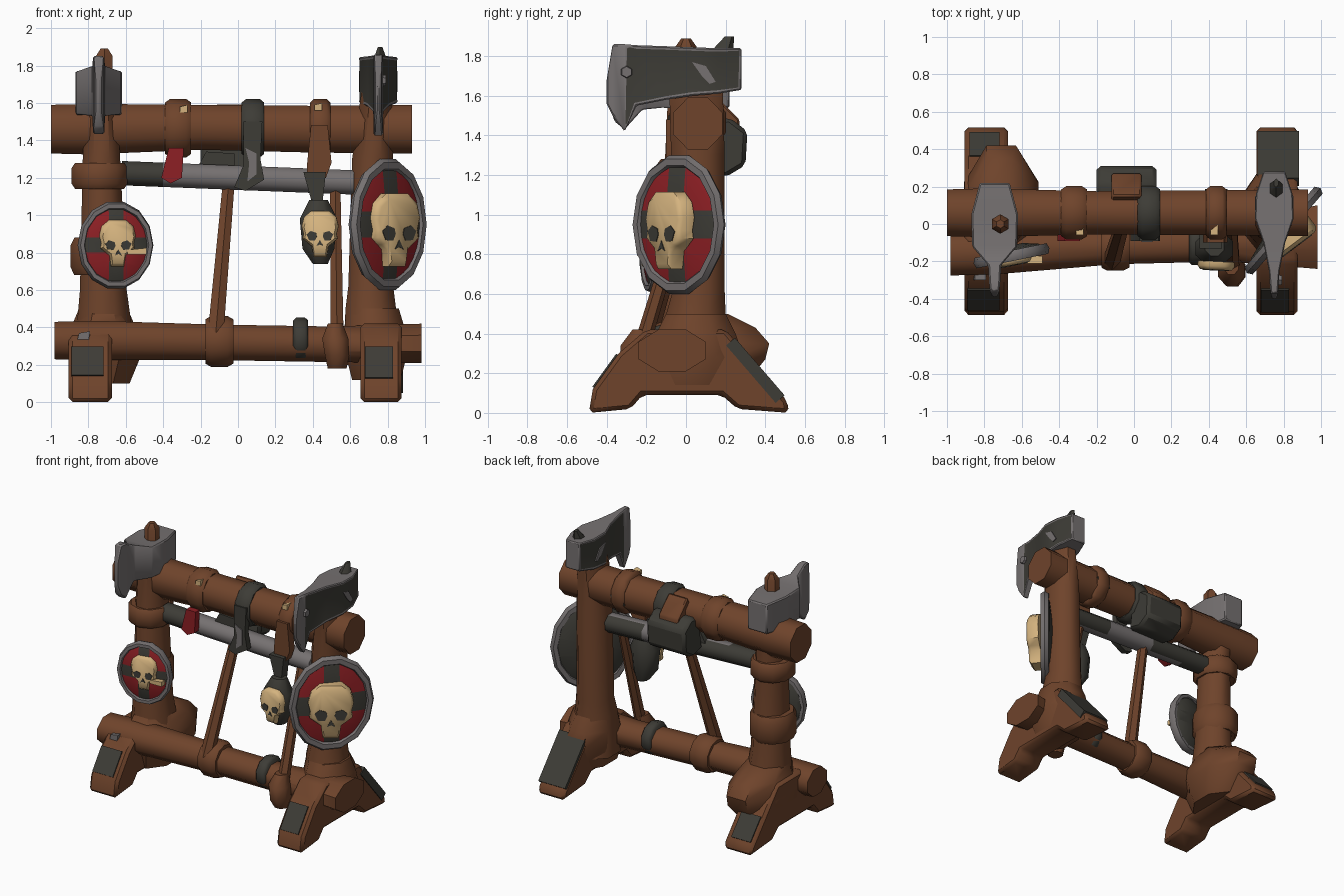
import bpy, bmesh, math
from mathutils import Vector, Matrix

if "Cube" in bpy.data.objects:
    bpy.data.objects.remove(bpy.data.objects["Cube"])


def material(name, *rgb):
    mat = bpy.data.materials.new(name)
    mat.use_nodes = True
    mat.diffuse_color = (*rgb, 1)
    mat.node_tree.nodes["Principled BSDF"].inputs["Base Color"].default_value = (*rgb, 1)
    return mat


WOOD = material("brown wood", .158, .057, .024)
DARK = material("dark iron", .047, .045, .037)
STEEL = material("grey steel", .18, .165, .165)
RED = material("red paint", .27, .014, .018)
BONE = material("pale bone", .66, .45, .21)


def finish(name, bm, mats, matrix=None, bevel=0):
    """Turn a bmesh into a named, smoothed object."""
    bmesh.ops.recalc_face_normals(bm, faces=bm.faces)
    if matrix:
        bm.transform(matrix)
    mesh = bpy.data.meshes.new(name)
    bm.to_mesh(mesh)
    bm.free()
    obj = bpy.data.objects.new(name, mesh)
    bpy.context.collection.objects.link(obj)
    for mat in mats:
        mesh.materials.append(mat)
    if bevel:
        mod = obj.modifiers.new("soft edges", "BEVEL")
        mod.width, mod.segments = bevel, 1
    bpy.ops.object.select_all(action="DESELECT")
    obj.select_set(True)
    bpy.context.view_layer.objects.active = obj
    bpy.ops.object.shade_smooth_by_angle(angle=math.radians(50))
    return obj


def bridge(bm, rings):
    """Skin a row of vertex rings and cap both ends."""
    rings = [[bm.verts.new(p) for p in ring] for ring in rings]
    for low, high in zip(rings, rings[1:]):
        for i in range(len(low)):
            j = (i + 1) % len(low)
            bm.faces.new((low[i], low[j], high[j], high[i]))
    bm.faces.new(rings[0][::-1])
    bm.faces.new(rings[-1])
    bmesh.ops.recalc_face_normals(bm, faces=bm.faces)
    return bm


def loft(sections, axis, sides=8):
    """Sections are (centre, half width, half height) across the given axis."""
    t = Vector(axis).normalized()
    a = t.cross(Vector((0, 1, 0) if abs(t.z) > .7 else (0, 0, 1))).normalized()
    b = t.cross(a)
    grow = 1 / math.cos(math.pi / sides)
    angles = [(i + .5) * math.tau / sides for i in range(sides)]
    return bridge(bmesh.new(), [
        [Vector(c) + grow * (a * ra * math.cos(w) + b * rb * math.sin(w)) for w in angles]
        for c, ra, rb in sections])


def log(name, sections, axis, mat=WOOD, sides=8):
    return finish(name, loft(sections, axis, sides), [mat])


def band(name, centre, axis, ra, rb, width, mat=WOOD):
    t = Vector(axis).normalized()
    steps = ((-.5, .9), (-.3, 1.03), (.3, 1.03), (.5, .9))
    log(name, [(Vector(centre) + t * width * s, ra * k, rb * k) for s, k in steps], axis, mat, 10)


def prism(name, outline, axis, low, high, mat, bevel=0):
    """Extrude a (y, z) outline along x, or an (x, z) outline along y."""
    place = (lambda p, d: (d, *p)) if axis == "x" else (lambda p, d: (p[0], d, p[1]))
    bm = bridge(bmesh.new(), [[place(p, d) for p in outline] for d in (low, high)])
    return finish(name, bm, [mat], bevel=bevel)


X, Y, Z = (1, 0, 0), (0, 1, 0), (0, 0, 1)

# Main beams
log("top_beam", [((-1, .06, 1.46), .125, .13), ((-.8, .06, 1.46), .13, .135),
                 ((-.2, .06, 1.47), .115, .12), ((.4, .06, 1.46), .12, .125),
                 ((.93, .06, 1.46), .125, .13)], X)
prism("top_beam_patch", [(.38, 1.42), (.47, 1.41), (.5, 1.47), (.42, 1.52)], "y", .16, .188, DARK)
log("bottom_beam", [((-.98, -.16, .33), .115, .1), ((-.75, -.15, .33), .12, .105),
                    ((-.1, -.12, .32), .095, .095), ((.5, -.1, .31), .1, .095),
                    ((.98, -.07, .315), .17, .105)], X)

# Posts
log("left_post", [((-.71, .04, .2), .17, .18), ((-.72, .02, .6), .125, .14),
                  ((-.73, .02, 1.3), .1, .125), ((-.73, .03, 1.62), .085, .12)], Z)
log("right_post", [((.72, .05, .2), .16, .17), ((.71, .05, .5), .135, .15), ((.71, .065, .62), .12, .13),
                   ((.72, .06, 1.3), .11, .135), ((.74, .05, 1.66), .08, .135)], Z)
band("left_post_upper_collar", (-.74, .02, 1.21), Z, .145, .155, .14)
band("left_post_lower_collar", (-.74, .02, .78), Z, .15, .16, .2)
log("left_post_tip", [((-.715, 0, 1.6), .045, .045), ((-.715, 0, 1.85), .045, .045),
                      ((-.715, 0, 1.89), .02, .02)], Z, sides=6)

# Splayed feet with base lumps
foot = [(-.49, 0), (-.28, .02), (-.22, .09), (.18, .09), (.26, .02), (.52, 0),
        (.51, .06), (.32, .28), (.2, .42), (-.2, .42), (-.34, .3), (-.47, .12)]


def foot_plate(name, p0, p1, low, high, inner=.012):
    """Worn iron plate lying on a sloped line of the foot."""
    p0, p1 = Vector(p0), Vector(p1)
    out = Vector((p1.y - p0.y, p0.x - p1.x)).normalized()
    out *= 1 if out.y > 0 else -1
    prism(name, [p0 - out * inner, p1 - out * inner, p1 + out * .009, p0 + out * .009],
          "x", low, high, DARK)


for side, x, size in (("left", -.79, .115), ("right", .765, .11)):
    prism(side + "_foot", foot, "x", x - size, x + size, WOOD, .02)
foot_plate("left_foot_front_plate", (-.455, .14), (-.345, .293), -.89, -.72)
foot_plate("right_foot_front_plate", (-.465, .127), (-.345, .293), .68, .83)
foot_plate("left_foot_back_plate", (.485, .089), (.36, .234), -.88, -.72)
foot_plate("right_foot_back_plate", (.49, .083), (.24, .373), .66, .882, .05)
log("left_base_lump", [((-.73, .06, .1), .15, .2), ((-.71, .1, .27), .2, .3),
                       ((-.71, .1, .35), .19, .32), ((-.72, .1, .43), .16, .25),
                       ((-.72, .05, .5), .13, .16)], Z)
log("right_base_lump", [((.74, .03, .12), .13, .2), ((.74, .04, .28), .17, .25),
                        ((.73, .05, .4), .16, .2), ((.72, .05, .5), .14, .15)], Z)
prism("left_foot_scrap", [(-.86, .33), (-.8, .32), (-.79, .38), (-.85, .37)], "y", -.3, -.27, STEEL)

# Middle bar, dark at its left end and along parts of the back
bar = loft([((x, .03, 1.2 - .04 * x), .07, .065) for x in (-.62, -.4, -.1, .3, .62)], X)
for f in bar.faces:
    c = f.calc_center_median()
    f.material_index = int(c.x < -.4 or (f.normal.y > .5 and not -.1 < c.x < .3))
finish("middle_bar", bar, [STEEL, DARK])
prism("bar_wrap_strip", [(-.22, 1.25), (-.02, 1.25), (-.02, 1.33), (-.17, 1.34)], "y", .02, .08, DARK)

# Leaning braces
for name, low, high, r in (("middle_brace", (-.12, -.2, .36), (-.05, .04, 1.17), .042),
                           ("side_brace", (.53, -.24, .28), (.52, .03, 1.18), .036)):
    low, high = Vector(low), Vector(high)
    log(name, [(low, r, r), (high, r * .75, r * .75)], high - low, sides=6)

# Bands on the beams
band("bottom_beam_band", (-.1, -.12, .325), X, .125, .125, .15)
band("bottom_beam_iron_band", (.335, -.105, .335), X, .112, .108, .08, DARK)
log("brace_knot", [((.53, -.24, .18), .05, .05), ((.53, -.25, .25), .065, .085),
                   ((.52, -.25, .34), .07, .08), ((.52, -.22, .42), .04, .05)], Z)
for name, x, mat, width in (("left_strap", -.32, WOOD, .14), ("centre_strap", .08, DARK, .12),
                            ("right_strap", .44, WOOD, .11)):
    band(name, (x, .06, 1.465), X, .138, .145, width, mat)

# Hanging strap ends
prism("left_strap_end", [(-.37, 1.36), (-.29, 1.36), (-.3, 1.2), (-.36, 1.17), (-.41, 1.2)],
      "y", -.09, -.04, RED)
prism("centre_strap_end", [(.03, 1.5), (.13, 1.5), (.12, 1.3), (.14, 1.19), (.04, 1.13),
                           (-.02, 1.15), (.03, 1.27)], "y", -.09, -.045, DARK)
prism("centre_strap_trim", [(.04, 1.36), (.1, 1.33), (.1, 1.22), (.05, 1.18), (.06, 1.28)],
      "y", -.097, -.09, STEEL)
prism("right_strap_end", [(.39, 1.48), (.48, 1.48), (.5, 1.28), (.47, 1.2), (.37, 1.2), (.37, 1.28)],
      "y", -.1, -.04, WOOD)
prism("head_hanger", [(.35, 1.23), (.47, 1.23), (.45, 1.05), (.4, 1.05)], "y", -.13, -.06, DARK)
for name, x, z in (("left_strap_stud", -.29, 1.57), ("right_strap_stud", .43, 1.58)):
    prism(name, [(x - .02, z - .02), (x + .02, z - .02), (x + .02, z + .02), (x - .02, z + .01)],
          "y", -.06, 0, BONE)

# Pouch on the back
prism("back_pouch", [(.08, 1.22), (.2, 1.19), (.3, 1.25), (.31, 1.42), (.22, 1.49), (.12, 1.47)],
      "x", -.2, .12, DARK, .02)
prism("pouch_flap", [(.08, 1.5), (.15, 1.6), (.27, 1.48), (.27, 1.42), (.1, 1.4)], "x", -.12, .04, WOOD, .01)


def axe(name, x, sections, panel):
    """Loft an axe head from (y, bottom, top, half thickness) rows."""
    bm = loft([((x, y, (lo + hi) / 2), w, (hi - lo) / 2) for y, lo, hi, w in sections], Y, 4)
    if panel:
        cheek = [f for f in bm.faces if abs(f.normal.x) > .6 and f.calc_center_median().y > -.32]
        bmesh.ops.inset_region(bm, faces=cheek, thickness=.018, depth=-.004)
        for f in cheek:
            f.material_index = 1
    finish(name, bm, [STEEL, DARK], bevel=.008)


axe("right_axe_head", .75, [(-.4, 1.56, 1.68, .012), (-.37, 1.5, 1.86, .02), (-.31, 1.42, 1.86, .025),
                            (-.25, 1.55, 1.855, .03), (-.1, 1.58, 1.85, .06), (.03, 1.6, 1.845, .105),
                            (.16, 1.61, 1.84, .1), (.28, 1.63, 1.84, .06)], True)
prism("right_axe_scuff", [(.03, 1.77), (.1, 1.75), (.15, 1.67), (.12, 1.66), (.08, 1.7)],
      "x", .646, .854, STEEL)
axe("left_axe_head", -.745, [(-.39, 1.56, 1.7, .012), (-.36, 1.47, 1.85, .025), (-.31, 1.43, 1.85, .03),
                             (-.22, 1.53, 1.8, .035), (-.12, 1.54, 1.77, .12), (.05, 1.53, 1.77, .125),
                             (.22, 1.54, 1.76, .08)], False)
log("right_axe_spike", [((.76, .18, 1.82), .04, .05), ((.76, .22, 1.9), .012, .02)], Z, DARK, 6)
log("right_axe_rivet", [((.76, -.3, 1.72), .03, .03), ((.79, -.3, 1.72), .024, .024)], X, STEEL, 6)

# Skull outline, right half from crown to chin
half = [(.36, .95), (.66, .7), (.76, .32), (.68, 0), (.72, -.2), (.5, -.38), (.34, -.5), (.27, -.95)]
skull_outline = half + [(-u, v) for u, v in reversed(half)]
socket = [(.12, -.1), (.2, -.27), (.44, -.26), (.55, -.02), (.38, .12), (.16, .05)]
nose = [(0, -.25), (.14, -.5), (0, -.44), (-.14, -.5)]


def skull(name, matrix, size, base, top):
    """Raised bone face with thin dark sockets."""
    rows = ((1, base), (1, top - .02), (.86, top))
    bm = bridge(bmesh.new(), [[(u * k * size, v * k * size, h) for u, v in skull_outline] for k, h in rows])
    finish(name, bm, [BONE], matrix)
    marks = (("right_socket", socket), ("left_socket", [(-u, v) for u, v in socket]), ("nose", nose))
    for part, shape in marks:
        bm = bridge(bmesh.new(), [[(u * size, v * size, h) for u, v in shape]
                                  for h in (top - .003, top + .004)])
        finish(f"{name}_{part}", bm, [DARK], matrix)


def facing(centre, normal):
    """Local x right, y up, z out of the face."""
    n = Vector(normal).normalized()
    u = Vector(Z).cross(n)
    return Matrix.Translation(centre) @ Matrix((u, Z, n)).transposed().to_4x4()


def shield(name, matrix, ra, rb, stripes):
    rows = ((-.055, .35), (-.035, .75), (0, .92), (.015, .8), (.03, .4))
    bm = loft([((0, 0, h), ra * k, rb * k) for h, k in rows], Z, 14)
    # cut the painted cross into the front
    for axis, stripe in zip((X, Y), stripes):
        for s in (-stripe, stripe):
            bmesh.ops.bisect_plane(bm, geom=bm.verts[:] + bm.edges[:] + bm.faces[:],
                                   plane_co=Vector(axis) * s, plane_no=axis)
    for f in bm.faces:
        c = f.calc_center_median()
        f.material_index = int(f.normal.z > .1 and abs(c.x) > stripes[0] and abs(c.y) > stripes[1])
    finish(name + "_board", bm, [DARK, RED], matrix)
    bpy.ops.mesh.primitive_torus_add(major_segments=14, minor_segments=6,
                                     major_radius=1, minor_radius=.11)
    rim = bpy.context.object
    bm = bmesh.new()
    bm.from_mesh(rim.data)
    bpy.data.objects.remove(rim)
    bmesh.ops.scale(bm, verts=bm.verts, vec=(ra / 1.1, rb / 1.1, .3))
    finish(name + "_rim", bm, [STEEL], matrix)


# Shields and their skulls
shield("large_shield", facing((.8, -.035, .95), (.755, -.655, 0)), .298, .355, (.055, .07))
skull("large_skull", facing((.855, -.115, .92), (.6, -.8, 0)), .205, -.08, .01)
small = facing((-.655, -.17, .84), (.2, -.98, 0))
shield("small_shield", small, .205, .235, (.04, .04))
skull("small_skull", small @ Matrix.Translation((.005, .01, 0)), .13, .01, .05)
prism("small_shield_bone", [(-.59, .79), (-.49, .79), (-.49, .825), (-.59, .815)], "y", -.21, -.17, BONE)

# Hanging head with a bone face
log("hanging_head", [((.44, -.12, .74), .04, .05), ((.43, -.13, .82), .085, .08),
                     ((.43, -.13, .98), .1, .09), ((.43, -.12, 1.08), .05, .05)], Z, DARK, 8)
skull("hanging_skull", facing((.44, -.2, .9), (-.05, -1, 0)), .13, 0, .045)
